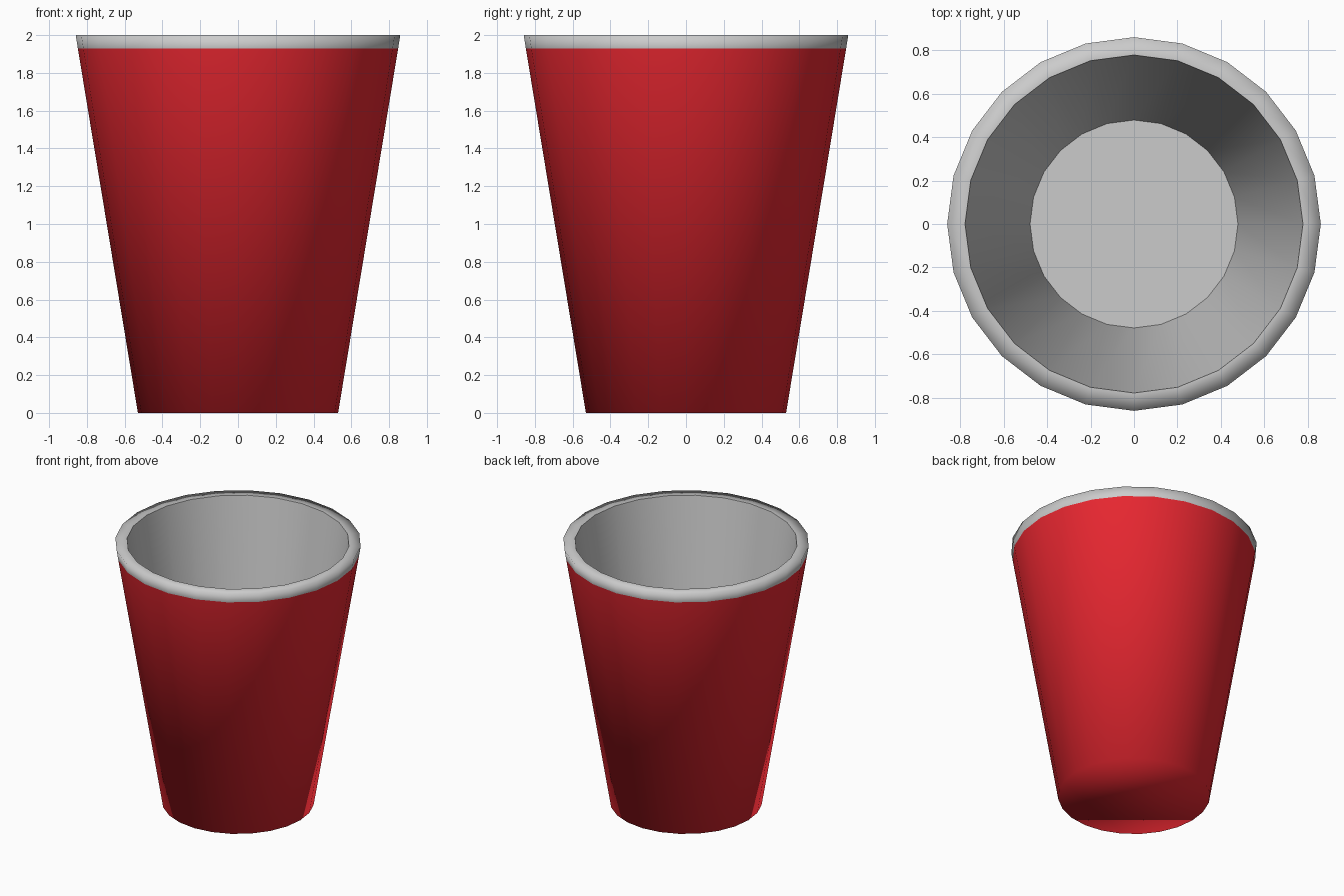
import bpy, bmesh, math

if "Cube" in bpy.data.objects:
    bpy.data.objects.remove(bpy.data.objects["Cube"])

SIDES = 24


def lathe(name, profile, cap_at, sharp_rings=(), flat_cap=False, color=None):
    """Spin (radius, z) points into rings; cap the ring with index cap_at."""
    bm = bmesh.new()
    rings = []
    for r, z in profile:
        rings.append([bm.verts.new((r * math.cos(2 * math.pi * i / SIDES),
                                    r * math.sin(2 * math.pi * i / SIDES), z))
                      for i in range(SIDES)])
    for a, b in zip(rings, rings[1:]):
        for i in range(SIDES):
            j = (i + 1) % SIDES
            bm.faces.new((a[i], a[j], b[j], b[i])).smooth = True
    ring = rings[cap_at]
    cap = bm.faces.new(ring if cap_at else ring[::-1])
    cap.smooth = not flat_cap
    for k in sharp_rings:
        for i in range(SIDES):
            bm.edges.get((rings[k][i], rings[k][(i + 1) % SIDES])).smooth = False
    mesh = bpy.data.meshes.new(name)
    bm.to_mesh(mesh)
    bm.free()
    obj = bpy.data.objects.new(name, mesh)
    bpy.context.collection.objects.link(obj)
    if color:
        mat = bpy.data.materials.new(name + "_color")
        mat.diffuse_color = color
        mat.use_nodes = True
        mat.node_tree.nodes["Principled BSDF"].inputs["Base Color"].default_value = mat.diffuse_color
        mesh.materials.append(mat)
    return obj


# Red tapered outside wall with closed base
lathe("cup_body", [(0.53, 0.0), (0.848, 1.93)], 0, color=(0.8, 0.02, 0.03, 1))

# Grey rim band, flat lip, inside wall and floor
lathe("rim_and_lining",
      [(0.848, 1.93), (0.859, 2.0), (0.777, 2.0), (0.478, 0.06)],
      -1, sharp_rings=(2, 3), flat_cap=True)
